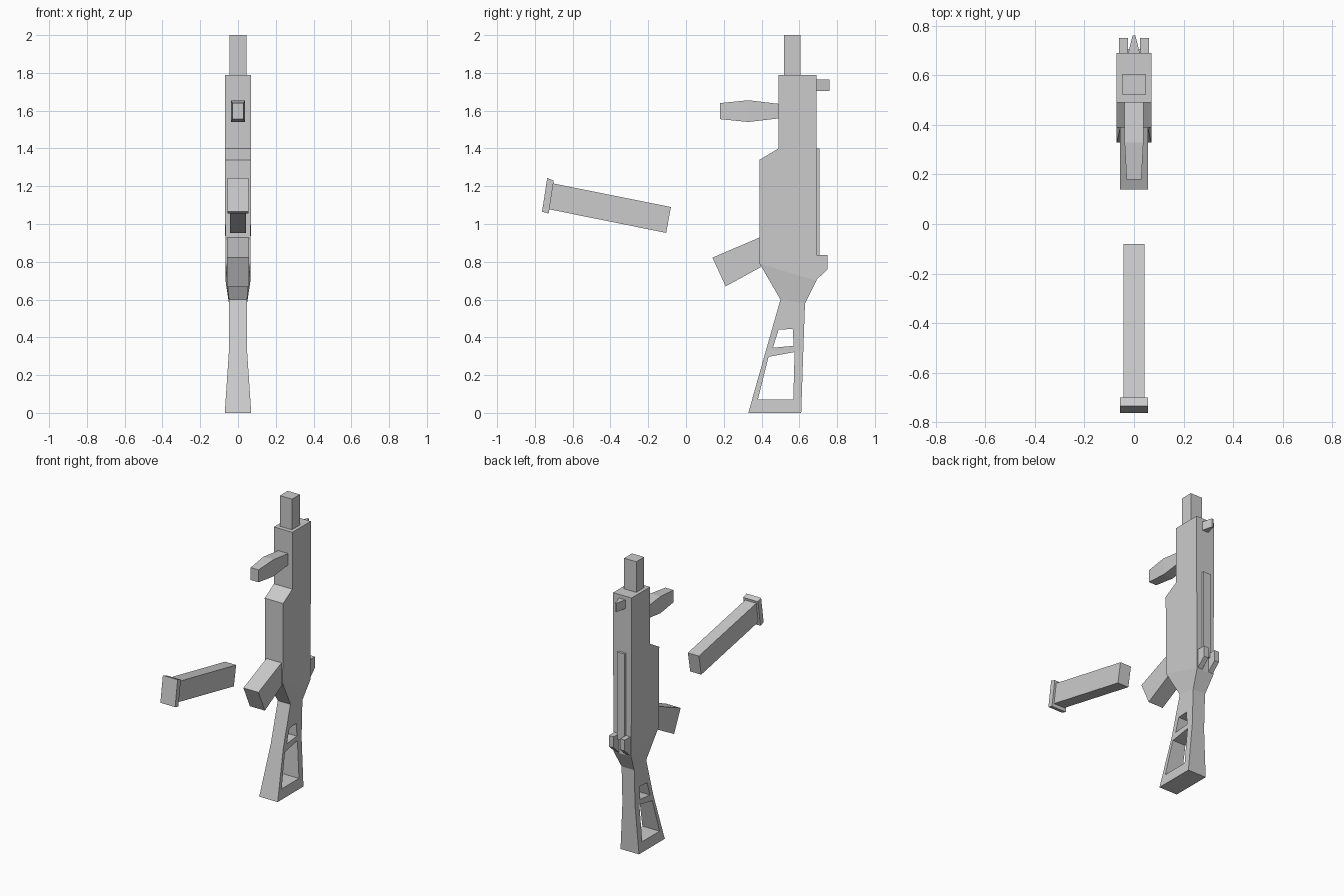
import bpy
import bmesh

if "Cube" in bpy.data.objects:
    bpy.data.objects.remove(bpy.data.objects["Cube"], do_unlink=True)

grey = bpy.data.materials.new("plain_grey")
grey.use_nodes = True
colour = (0.6, 0.6, 0.6, 1)
grey.diffuse_color = colour
grey.node_tree.nodes["Principled BSDF"].inputs["Base Color"].default_value = colour


def loft(name, rows, x=0.0):
    """Box chain; each row is (y, z, y, z, half width), joined to the next row."""
    bm = bmesh.new()
    rings = []
    for ya, za, yb, zb, half in rows:
        corners = ((x - half, ya, za), (x + half, ya, za),
                   (x + half, yb, zb), (x - half, yb, zb))
        rings.append([bm.verts.new(c) for c in corners])
    for a, b in zip(rings, rings[1:]):
        for i in range(4):
            j = (i + 1) % 4
            bm.faces.new((a[i], a[j], b[j], b[i]))
    bm.faces.new(rings[0])
    bm.faces.new(rings[-1])
    bmesh.ops.recalc_face_normals(bm, faces=bm.faces[:])
    mesh = bpy.data.meshes.new(name)
    bm.to_mesh(mesh)
    bm.free()
    mesh.materials.append(grey)
    obj = bpy.data.objects.new(name, mesh)
    bpy.context.collection.objects.link(obj)
    return obj


def cut(target, cutter):
    """Boolean the cutter out of the target, then discard the cutter."""
    mod = target.modifiers.new("opening", 'BOOLEAN')
    mod.operation = 'DIFFERENCE'
    mod.solver = 'EXACT'
    mod.object = cutter
    graph = bpy.context.evaluated_depsgraph_get()
    mesh = bpy.data.meshes.new_from_object(target.evaluated_get(graph))
    target.modifiers.remove(mod)
    target.data = mesh
    bpy.data.objects.remove(cutter, do_unlink=True)


# Main body and barrel
loft("body", [(0.49, 1.79, 0.69, 1.79, 0.07),
              (0.49, 1.40, 0.69, 1.40, 0.07),
              (0.39, 1.34, 0.69, 1.33, 0.07),
              (0.39, 0.79, 0.69, 0.70, 0.066),
              (0.50, 0.60, 0.63, 0.58, 0.048)])
loft("barrel", [(0.52, 1.78, 0.605, 1.78, 0.046),
                (0.52, 2.0, 0.605, 2.0, 0.046)])

# Skeleton stock with two openings
stock = loft("stock", [(0.50, 0.60, 0.63, 0.58, 0.048),
                       (0.423, 0.33, 0.621, 0.33, 0.048),
                       (0.33, 0, 0.61, 0, 0.07)])
cut(stock, loft("upper_opening", [(0.49, 0.44, 0.565, 0.445, 0.2),
                                  (0.46, 0.345, 0.57, 0.355, 0.2)]))
cut(stock, loft("lower_opening", [(0.437, 0.297, 0.575, 0.322, 0.2),
                                  (0.38, 0.07, 0.568, 0.07, 0.2)]))

# Rear grip and forward grip
loft("rear_grip", [(0.14, 0.822, 0.21, 0.67, 0.057),
                   (0.40, 0.933, 0.42, 0.785, 0.057)])
loft("forward_grip", [(0.18, 1.64, 0.18, 1.555, 0.03),
                      (0.33, 1.655, 0.33, 1.54, 0.038),
                      (0.50, 1.635, 0.50, 1.56, 0.038)])

# Detached magazine and its base pad
loft("magazine", [(-0.71, 1.216, -0.735, 1.08, 0.042),
                  (-0.08, 1.09, -0.105, 0.953, 0.042)])
loft("magazine_pad", [(-0.735, 1.243, -0.762, 1.065, 0.056),
                      (-0.70, 1.23, -0.727, 1.055, 0.056)])

# Rail and sights on the back
loft("rail", [(0.68, 1.40, 0.706, 1.40, 0.028),
              (0.68, 0.80, 0.706, 0.80, 0.028)])
loft("front_sight", [(0.68, 1.765, 0.68, 1.705, 0.026),
                     (0.76, 1.765, 0.76, 1.705, 0.006)])
for side, sign in (("left", 1), ("right", -1)):
    loft("rear_sight_" + side, [(0.68, 0.835, 0.68, 0.695, 0.0175),
                                (0.75, 0.835, 0.75, 0.76, 0.0175)], sign * 0.0425)
